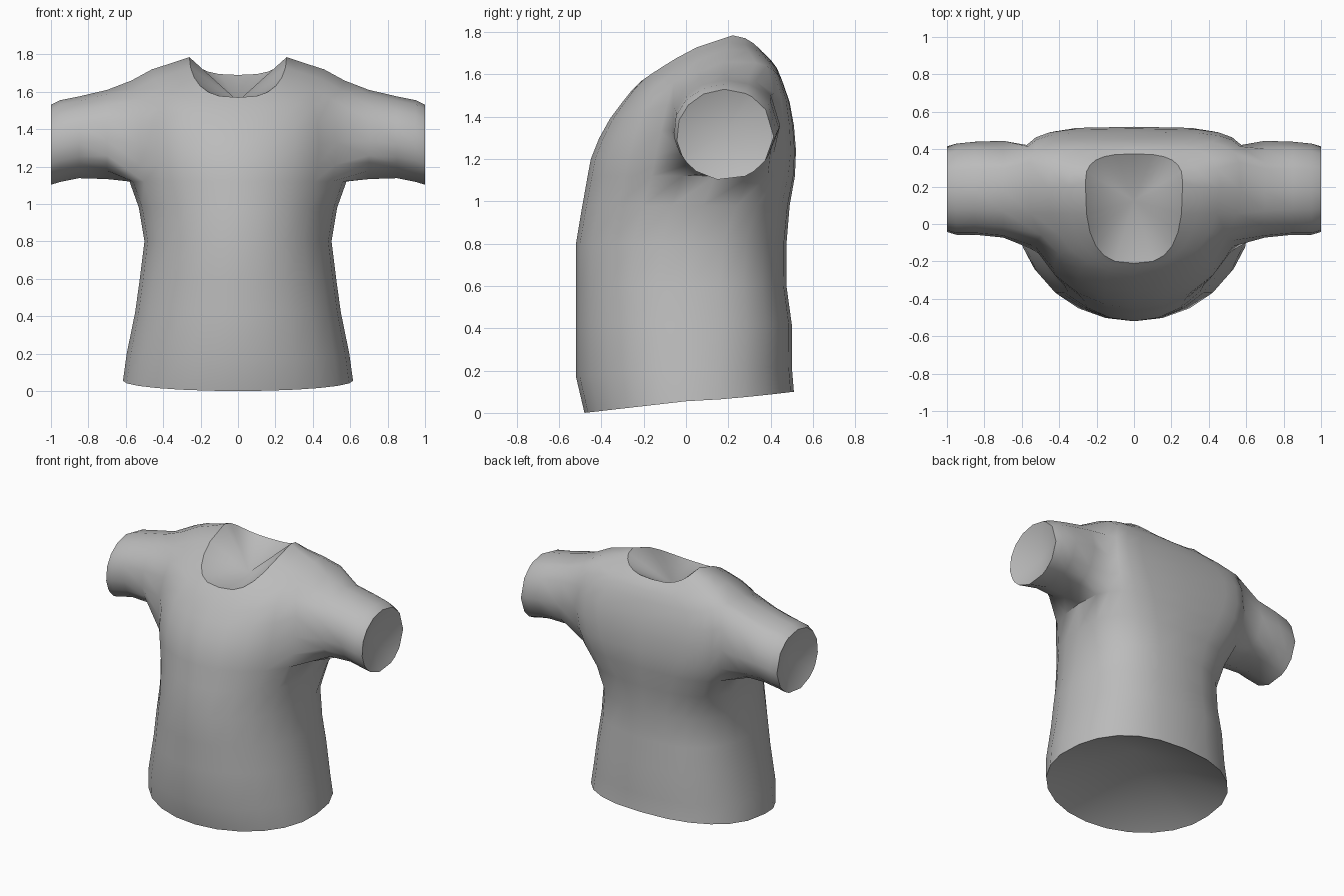
import bpy
import bmesh
from math import sin, cos, pi, atan2, copysign
from mathutils import Vector

cube = bpy.data.objects.get("Cube")
if cube:
    bpy.data.objects.remove(cube)

COLUMNS = 24            # columns around the torso, starting at the front centre
QUARTER = COLUMNS // 4
HALF_HOLE = 2           # armhole reaches this many columns either side of the flank
HOLE_ROWS = (6, 10)     # first and last torso ring touching the armhole

# Torso rings, hem to neckline:
# half width, y of front / flank / back, z of front / flank / back,
# roundness of front / back (1 is an ellipse, less is boxier)
TORSO = [
    (.615, -.48, .0, .51, .0, .055, .1, 1, .85),
    (.595, -.52, .0, .5, .17, .2, .22, 1, .85),
    (.55, -.52, .0, .5, .42, .42, .42, 1, .8),
    (.525, -.52, .0, .475, .6, .6, .6, 1, .8),
    (.5, -.52, .02, .475, .8, .8, .8, 1, .8),
    (.53, -.49, .08, .49, .98, .98, .98, 1, .7),
    (.58, -.465, .14, .515, 1.12, 1.12, 1.12, 1, .6),
    (.6, -.45, .16, .52, 1.2, 1.22, 1.24, 1, .5),
    (.61, -.41, .17, .51, 1.3, 1.36, 1.36, 1, .43),
    (.6, -.36, .18, .49, 1.39, 1.52, 1.47, 1, .4),
    (.57, -.3, .18, .455, 1.47, 1.66, 1.57, 1, .45),
    (.46, -.26, .19, .43, 1.52, 1.72, 1.63, .9, .6),
    (.35, -.225, .2, .4, 1.555, 1.755, 1.67, .8, .7),
    (.26, -.21, .22, .375, 1.57, 1.785, 1.69, .7, .7),
]

# Sleeve rings, shoulder to cuff: x, centre y, radius y, centre z, radius z
SLEEVE = [
    (.7, .185, .26, 1.37, .24),
    (.85, .19, .25, 1.355, .22),
    (.95, .185, .245, 1.335, .22),
    (1.0, .185, .23, 1.315, .215),
]


def make_ring(bm, points):
    return [bm.verts.new(p) for p in points]


def bridge(bm, lower, upper, skip=()):
    """Join two closed rings with quads, leaving out the skipped columns."""
    n = len(lower)
    for i in range(n):
        if i not in skip:
            j = (i + 1) % n
            bm.faces.new((lower[i], lower[j], upper[j], upper[i]))


def hollow(bm, ring, inward):
    """Close a ring with a shallow cone sunk into the cloth."""
    centre = sum((v.co for v in ring), Vector()) / len(ring)
    middle = bm.verts.new(centre + Vector(inward))
    for i, v in enumerate(ring):
        bm.faces.new((v, ring[(i + 1) % len(ring)], middle))


def torso_points(width, front, flank, back, z_front, z_flank, z_back,
                 round_front, round_back):
    for i in range(COLUMNS):
        angle = 2 * pi * i / COLUMNS
        s, c = sin(angle), cos(angle)
        if c > 0:
            y_end, z_end, power, z_power = front, z_front, round_front, 1
        else:
            y_end, z_end, power, z_power = back, z_back, round_back, 1 / round_back
        yield (copysign(width * abs(s) ** power, s),
               flank + (y_end - flank) * abs(c) ** power,
               z_flank + (z_end - z_flank) * abs(c) ** z_power)


bm = bmesh.new()

# Torso, with a gap in each flank for the sleeve
rings = [make_ring(bm, torso_points(*row)) for row in TORSO]
flanks = {1: QUARTER, -1: 3 * QUARTER}
gap = {f + k for f in flanks.values() for k in range(-HALF_HOLE, HALF_HOLE)}
low, high = HOLE_ROWS
for r in range(len(rings) - 1):
    bridge(bm, rings[r], rings[r + 1], gap if low <= r < high else ())

# Sleeves grow out of the armhole loops
for side, flank in flanks.items():
    first, last = flank - HALF_HOLE, flank + HALF_HOLE
    loop = [rings[low][c] for c in range(first, last)]
    loop += [rings[r][last] for r in range(low, high)]
    loop += [rings[high][c] for c in range(last, first, -1)]
    loop += [rings[r][first] for r in range(high, low, -1)]
    _, yc, ry, zc, rz = SLEEVE[0]
    angles = [atan2((v.co.z - zc) / rz, (v.co.y - yc) / ry) for v in loop]
    for x, yc, ry, zc, rz in SLEEVE:
        ring = make_ring(bm, [(side * x, yc + ry * cos(a), zc + rz * sin(a))
                              for a in angles])
        bridge(bm, loop, ring)
        loop = ring
    hollow(bm, loop, (-side * .08, 0, 0))

# Hem and neck openings
hollow(bm, rings[0], (0, 0, .25))
hollow(bm, rings[-1], (0, 0, -.14))
bmesh.ops.recalc_face_normals(bm, faces=bm.faces)

mesh = bpy.data.meshes.new("shirt")
bm.to_mesh(mesh)
bm.free()
shirt = bpy.data.objects.new("shirt", mesh)
bpy.context.collection.objects.link(shirt)

# Plain grey cloth
cloth = bpy.data.materials.new("grey cloth")
cloth.use_nodes = True
grey = (.5, .5, .5, 1)
cloth.diffuse_color = grey
cloth.node_tree.nodes["Principled BSDF"].inputs["Base Color"].default_value = grey
mesh.materials.append(cloth)

# Smooth cloth with crisp openings
bpy.ops.object.select_all(action="DESELECT")
shirt.select_set(True)
bpy.context.view_layer.objects.active = shirt
bpy.ops.object.shade_smooth_by_angle(angle=pi / 4)
